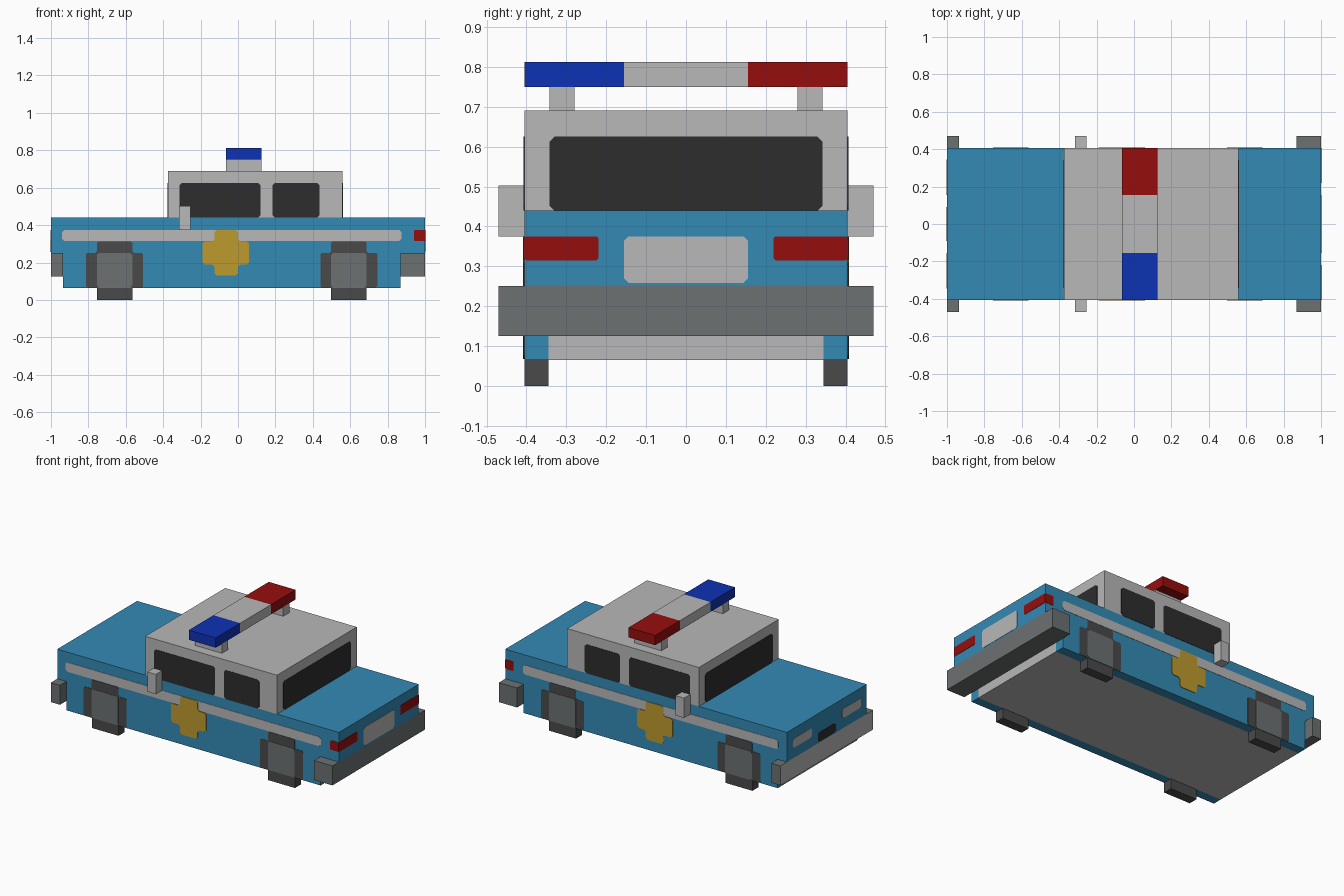
import bpy
import bmesh
from mathutils import Vector

cube = bpy.data.objects.get("Cube")
if cube:
    bpy.data.objects.remove(cube, do_unlink=True)


def material(name, rgb):
    lin = [(c / 255 / 12.92 if c < 11 else ((c / 255 + 0.055) / 1.055) ** 2.4) for c in rgb]
    m = bpy.data.materials.new(name)
    m.use_nodes = True
    m.diffuse_color = (*lin, 1)
    m.node_tree.nodes["Principled BSDF"].inputs["Base Color"].default_value = (*lin, 1)
    return m


BLUE = material("body blue", (52, 138, 181))
LIGHT = material("light grey", (184, 184, 184))
GREY = material("mid grey", (108, 113, 113))
TYRE = material("tyre grey", (74, 74, 74))
GLASS = material("dark glass", (45, 45, 45))
GOLD = material("gold", (190, 155, 45))
RED = material("lamp red", (150, 13, 13))
LAMP_BLUE = material("lamp blue", (13, 50, 181))


def finish(bm, name, mat):
    bmesh.ops.recalc_face_normals(bm, faces=bm.faces)
    me = bpy.data.meshes.new(name)
    bm.to_mesh(me)
    bm.free()
    me.materials.append(mat)
    ob = bpy.data.objects.new(name, me)
    bpy.context.collection.objects.link(ob)
    return ob


def box(name, x, y, z, mat):
    """Box from (min, max) ranges on each axis."""
    bm = bmesh.new()
    bmesh.ops.create_cube(bm, size=1)
    for v in bm.verts:
        v.co = Vector([r[0] if c < 0 else r[1] for c, r in zip(v.co, (x, y, z))])
    return finish(bm, name, mat)


def rect(a0, a1, b0, b1):
    return [(a0, b0), (a1, b0), (a1, b1), (a0, b1)]


def plate(name, axis, surface, outline, mat, depth=0.002, chamfer=0.012):
    """Thin plate standing proud of a plane at x or y = surface, with clipped corners."""
    pts = []
    for i, p in enumerate(outline):
        p = Vector(p)
        for q in (Vector(outline[i - 1]), Vector(outline[(i + 1) % len(outline)])):
            if chamfer:
                pts.append(p + (q - p).normalized() * chamfer)
        if not chamfer:
            pts.append(p)

    def place(p, d):
        return (d, p.x, p.y) if axis == "x" else (p.x, d, p.y)

    bm = bmesh.new()
    face = bm.faces.new([bm.verts.new(place(p, surface)) for p in pts])
    new = bmesh.ops.extrude_face_region(bm, geom=[face])["geom"]
    out = depth if surface > 0 else -depth
    shift = (out, 0, 0) if axis == "x" else (0, out, 0)
    bmesh.ops.translate(bm, vec=shift, verts=[g for g in new if isinstance(g, bmesh.types.BMVert)])
    return finish(bm, name, mat)


def span(s, a, b):
    return tuple(sorted((s * a, s * b)))


W = 0.405  # half width of the body

# Body, chassis and cabin
box("upper_body", (-1, 1), (-W, W), (0.25, 0.44), BLUE)
box("chassis", (-0.935, 0.87), (-0.345, 0.345), (0.065, 0.25), LIGHT)
box("cabin", (-0.375, 0.56), (-W, W), (0.44, 0.69), LIGHT)

# Bumpers, the front one with a light grey face
box("rear_bumper", (0.87, 1), (-0.47, 0.47), (0.125, 0.25), GREY)
front_bumper = box("front_bumper", (-1, -0.935), (-0.47, 0.47), (0.125, 0.25), GREY)
front_bumper.data.materials.append(LIGHT)
for p in front_bumper.data.polygons:
    p.material_index = int(p.normal.x < -0.5)

# Roof light bar
bar_x, bar_z = (-0.065, 0.125), (0.75, 0.8125)
box("light_bar_middle", bar_x, (-0.156, 0.156), bar_z, LIGHT)

# Windscreens
plate("windscreen", "x", -0.375, rect(-0.342, 0.342, 0.44, 0.625), GLASS)
plate("rear_window", "x", 0.56, rect(-0.342, 0.342, 0.44, 0.625), GLASS)

# Rear plate panel and front grille
plate("rear_panel", "x", 1, rect(-0.156, 0.156, 0.258, 0.375), LIGHT)
plate("grille", "x", -1, rect(-0.09, 0.09, 0.255, 0.315), GLASS)

badge = [(-0.125, 0.13), (0, 0.13), (0, 0.19), (0.06, 0.19), (0.06, 0.312), (0, 0.312),
         (0, 0.375), (-0.125, 0.375), (-0.125, 0.312), (-0.19, 0.312), (-0.19, 0.19), (-0.125, 0.19)]

# Parts repeated on both sides
for s, side in ((1, "left"), (-1, "right")):
    y = s * W
    box(f"side_skirt_{side}", (-0.935, 0.87), span(s, 0.345, W), (0.065, 0.25), BLUE)
    box(f"mirror_{side}", (-0.315, -0.255), span(s, W, 0.47), (0.375, 0.502), LIGHT)
    box(f"light_bar_support_{side}", bar_x, span(s, 0.28, 0.342), (0.69, 0.75), LIGHT)
    box(f"light_bar_lamp_{side}", bar_x, span(s, 0.156, W), bar_z, RED if s > 0 else LAMP_BLUE)

    # Side windows, stripe and badge
    plate(f"front_side_window_{side}", "y", y, rect(-0.312, 0.12, 0.44, 0.625), GLASS)
    plate(f"rear_side_window_{side}", "y", y, rect(0.185, 0.435, 0.44, 0.625), GLASS)
    plate(f"side_stripe_{side}", "y", y, rect(-0.94, 0.873, 0.315, 0.375), LIGHT)
    plate(f"side_badge_{side}", "y", y, badge, GOLD, depth=0.004)

    # Head and tail lights; the tail light wraps round the corner
    plate(f"headlight_{side}", "x", -1, rect(*span(s, 0.155, 0.345), 0.315, 0.375), LIGHT)
    plate(f"tail_light_{side}", "x", 1, rect(*span(s, 0.219, W), 0.315, 0.375), RED, chamfer=0.005)
    plate(f"tail_light_side_{side}", "y", y, rect(0.94, 1, 0.315, 0.375), RED, chamfer=0.005)

    # Wheels: solid foot, cross-shaped tyre and square hub
    for cx, end in ((-0.66, "front"), (0.593, "rear")):
        a, b = 0.095, 0.153
        box(f"{end}_wheel_foot_{side}", (cx - a, cx + a), span(s, 0.345, W), (0, 0.065), TYRE)
        plate(f"{end}_tyre_{side}", "y", y,
              [(cx - b, 0.067), (cx + b, 0.067), (cx + b, 0.252), (cx + a, 0.252),
               (cx + a, 0.312), (cx - a, 0.312), (cx - a, 0.252), (cx - b, 0.252)], TYRE, chamfer=0.008)
        plate(f"{end}_hub_{side}", "y", y, rect(cx - a, cx + a, 0.067, 0.252), GREY, depth=0.004)
